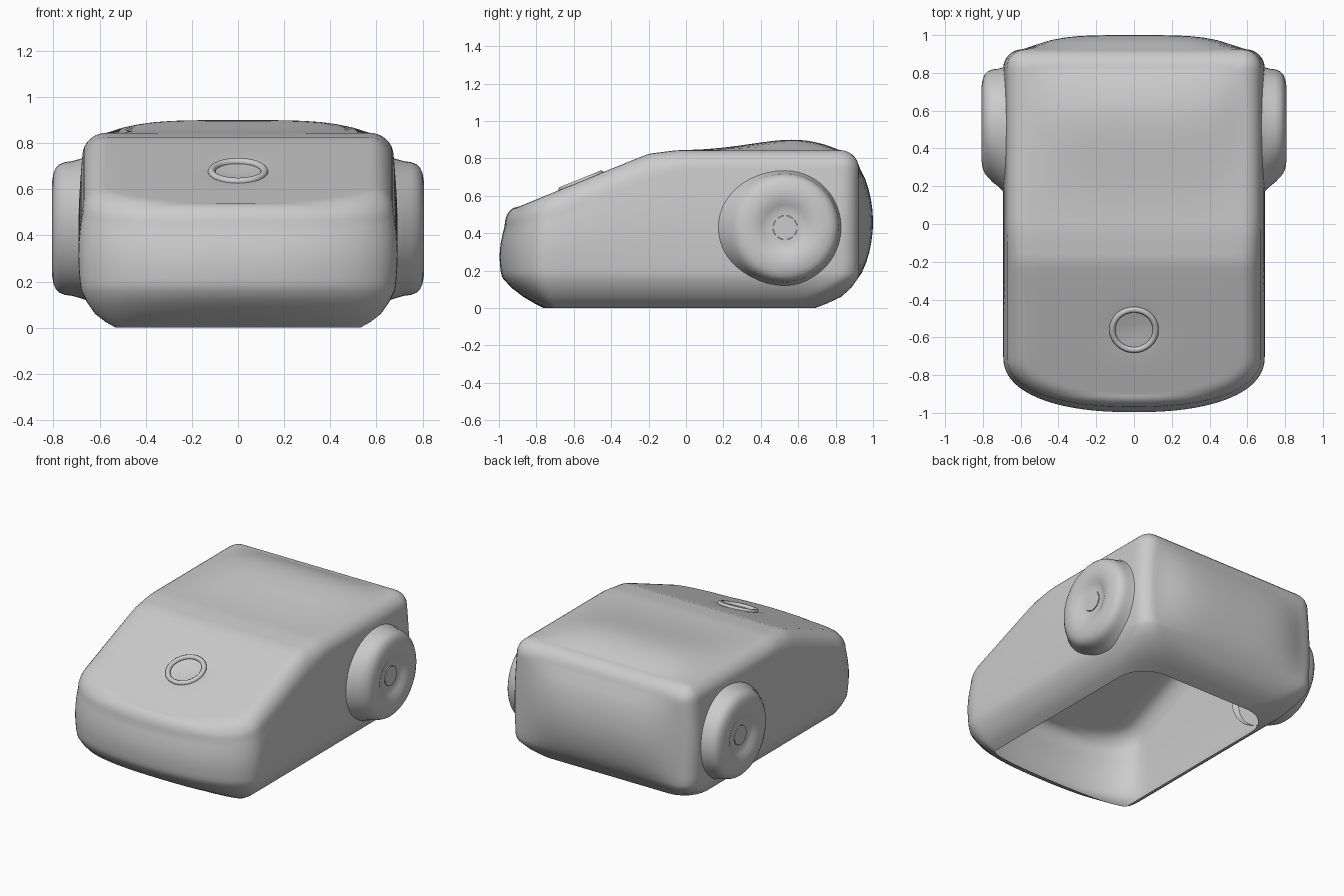
import bpy, bmesh, math
from mathutils import Vector

if "Cube" in bpy.data.objects:
    bpy.data.objects.remove(bpy.data.objects["Cube"])


def lerp(pts, v):
    for (a, fa), (b, fb) in zip(pts, pts[1:]):
        if v <= b:
            return fa + (fb - fa) * max(0, (v - a) / (b - a))
    return pts[-1][1]


def finish(bm, name, angle=35):
    bmesh.ops.remove_doubles(bm, verts=bm.verts, dist=0.0008)
    bmesh.ops.recalc_face_normals(bm, faces=bm.faces)
    me = bpy.data.meshes.new(name)
    bm.to_mesh(me)
    bm.free()
    ob = bpy.data.objects.new(name, me)
    bpy.context.collection.objects.link(ob)
    bpy.ops.object.select_all(action='DESELECT')
    ob.select_set(True)
    bpy.context.view_layer.objects.active = ob
    bpy.ops.object.shade_smooth_by_angle(angle=math.radians(angle))
    return ob


# side profiles of the hull: shoulder line and top line, height along y
SHOULDER = [(-1, .43), (-.7, .5), (-.3, .65), (-.06, .735), (0, .745), (1, .745)]
TOP = [(-.9, .54), (-.3, .785), (-.2, .825), (-.04, .845), (1, .845)]
BACK = 16


def half_outline(w, yf, yb, r):
    """Right half of the plan outline, front centre to back centre."""
    pts, d = [], -.7 - yf
    for i in range(18):
        a = math.pi / 2 * i / 18
        pts.append((w * math.sin(a) ** (2 / 2.3), -.7 - d * math.cos(a) ** (2 / 2.3)))
    for i in range(37):
        pts.append((w, -.7 + (yb - r + .7) * i / 36))
    for i in range(1, 7):
        a = math.pi / 2 * i / 6
        pts.append((w - r + r * math.cos(a), yb - r + r * math.sin(a)))
    for i in range(1, BACK // 2 + 1):
        pts.append(((w - r) * (1 - 2 * i / BACK), yb))
    return pts


def bulge(x, y, z, yb):
    """Swelling of the rear panel."""
    if y < yb - .001 or abs(x) > .57 or not .17 < z < .75:
        return y
    return y + .075 * (1 - (x / .57) ** 4) * math.sin(math.pi * (z - .17) / .58) ** .7


# hull: open-bottomed shell stacked from plan outlines
bm = bmesh.new()
rings = []


def add_ring(w, yf, yb, r, zfun):
    half = half_outline(w, yf, yb, r)
    full = half + [(-x, y) for x, y in half[-2:0:-1]]
    vs = []
    for x, y in full:
        z = zfun(y)
        vs.append(bm.verts.new((x, bulge(x, y, z, yb), z)))
    rings.append(vs)


for z, w, yf, yb, r in [(0, .53, -.76, .69, .2), (.025, .575, -.81, .755, .19), (.06, .62, -.87, .83, .17),
                        (.11, .655, -.935, .885, .14), (.16, .68, -.98, .92, .11)]:
    add_ring(w, yf, yb, r, lambda y, z=z: z)
for i in range(11):
    t = i / 10
    w = .685 + .012 * math.sin(math.pi * t) - .01 * t
    yf = -.99 - .01 * math.sin(math.pi * t) + .02 * t ** 2
    add_ring(w, yf, .925, .1, lambda y, t=t: .19 + (lerp(SHOULDER, y) - .19) * t)
for i in range(1, 8):
    a = math.pi / 2 * i / 7
    c, s = 1 - math.cos(a), math.sin(a)
    add_ring(.675 - .105 * c, -.97 + .07 * c, .925 - .105 * c, .1 - .098 * c,
             lambda y, s=s: lerp(SHOULDER, y) * (1 - s) + lerp(TOP, y) * s)
for a, b in zip(rings, rings[1:]):
    n = len(a)
    for i in range(n):
        bm.faces.new((a[i], a[(i + 1) % n], b[(i + 1) % n], b[i]))

# top panel: crosswise rows with a soft hump over the rear deck
rows = []
for x, y in half_outline(.57, -.9, .82, .002)[:-BACK // 2]:
    u = min(1, max(0, (y + .04) / .86))
    row = []
    for j in range(BACK + 1):
        f = 2 * j / BACK - 1
        hump = .055 * math.sin(math.pi * u * u) * (1 - f ** 4)
        dish = .02 * math.exp(-((x * f) ** 2 + (y + .56) ** 2) / .008)
        row.append(bm.verts.new((x * f, y, lerp(TOP, y) + hump - dish)))
    rows.append(row)
for a, b in zip(rows, rows[1:]):
    for j in range(BACK):
        bm.faces.new((a[j], a[j + 1], b[j + 1], b[j]))
finish(bm, "hull_shell")

# wheels: turned discs with a dished face, flange drawn out towards the front
PROFILE = [(.31, .66), (.30, .69), (.292, .72), (.288, .75), (.278, .775), (.262, .79), (.24, .80), (.20, .807),
           (.15, .803), (.12, .788), (.09, .778), (.065, .778)]
for side, label in ((1, "right"), (-1, "left")):
    bm = bmesh.new()
    N = 48
    loops = []
    for r, x in PROFILE:
        loop = []
        for i in range(N):
            a = 2 * math.pi * i / N
            dy, dz = r * math.cos(a), r * math.sin(a)
            if dy < 0:
                dy *= 1 + .22 * max(0, min(1, (.78 - x) / .1))
            loop.append(bm.verts.new((side * x, .53 + dy, .43 + dz)))
        loops.append(loop)
    for a, b in zip(loops, loops[1:]):
        for i in range(N):
            bm.faces.new((a[i], a[(i + 1) % N], b[(i + 1) % N], b[i]))
    finish(bm, label + "_wheel")
    # eight-sided hub cap
    bpy.ops.mesh.primitive_cylinder_add(vertices=8, radius=.067, depth=.03, location=(side * .768, .53, .43),
                                        rotation=(0, math.pi / 2, 0))
    bpy.context.object.name = label + "_hub"

# raised ring on the sloping nose
bpy.ops.mesh.primitive_torus_add(major_radius=.115, minor_radius=.016, major_segments=32, minor_segments=10,
                                 location=(0, -.56, lerp(TOP, -.56) - .002), rotation=(math.radians(22), 0, 0))
bpy.context.object.name = "nose_ring"
bpy.ops.object.shade_smooth_by_angle(angle=math.radians(40))
